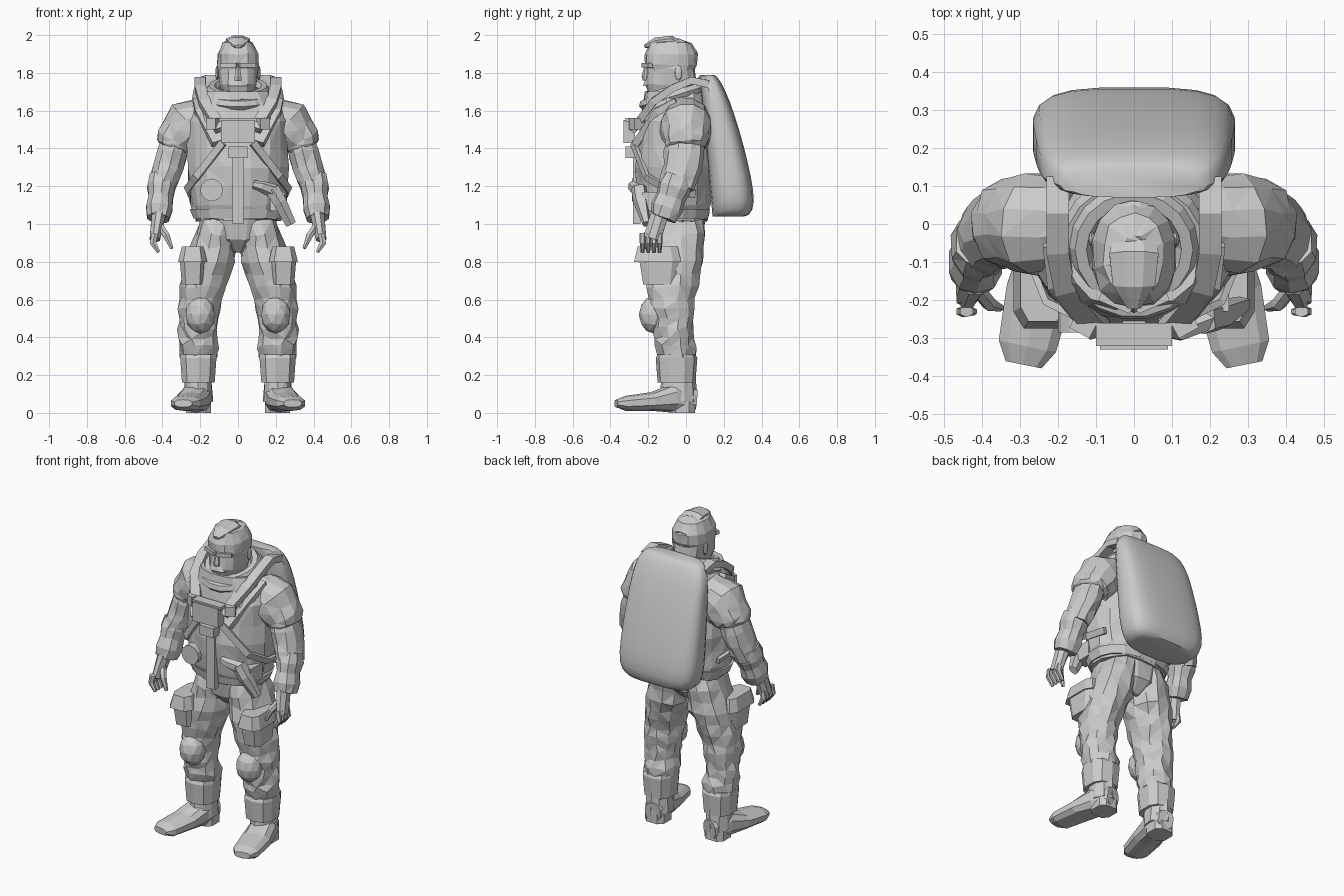
import bpy, bmesh, math, random
from mathutils import Matrix, Vector

random.seed(4)
if "Cube" in bpy.data.objects:
    bpy.data.objects.remove(bpy.data.objects["Cube"])

COLOUR = (.6, .6, .6, 1)
grey = bpy.data.materials.new("plain_grey")
grey.use_nodes = True
grey.diffuse_color = COLOUR
grey.node_tree.nodes["Principled BSDF"].inputs["Base Color"].default_value = COLOUR

ACROSS, DEPTH, UP = Vector((1, 0, 0)), Vector((0, 1, 0)), Vector((0, 0, 1))
OUTWARD = UP - DEPTH


def finish(ob, name, mirror):
    ob.name = ob.data.name = name
    ob.data.materials.append(grey)
    if mirror:
        ob.modifiers.new("Mirror", "MIRROR").use_mirror_merge = False
    return ob


def primitive(name, kind, location, scale=(1, 1, 1), turn=(0, 0, 0), mirror=False, **options):
    """Standard mesh primitive with its transform applied, so that it mirrors across the middle."""
    getattr(bpy.ops.mesh, f"primitive_{kind}_add")(location=location, rotation=turn, **options)
    ob = bpy.context.object
    ob.scale = scale
    ob.data.transform(ob.matrix_basis)
    ob.matrix_basis = Matrix()
    return finish(ob, name, mirror)


def box(name, location, half_size, **options):
    return primitive(name, "cube", location, half_size, size=2, **options)


def ball(name, location, radii, **options):
    return primitive(name, "ico_sphere", location, radii, subdivisions=2, **options)


def refine(keys, steps, folds):
    """Add rings between the keys, and swell every second one into a fold of cloth."""
    rings = []
    for a, b in zip(keys, keys[1:]):
        for s in range(steps):
            rings.append([p + (q - p) * s / steps for p, q in zip(a, b)])
    rings.append(list(keys[-1]))
    for ring in rings[1:-1:2]:
        ring[3] *= 1 + folds
        ring[4] *= 1 + folds
    return rings


def loft(name, keys, sides=10, square=2, along=None, rough=0, mirror=False, steps=1, folds=0):
    """Skin rings of (x, y, z, half width, half depth), level or square to their path."""
    rings = refine(keys, steps, folds)
    centres = [Vector(ring[:3]) for ring in rings]
    bm = bmesh.new()
    loops = []
    for i, (centre, ring) in enumerate(zip(centres, rings)):
        u, v = ACROSS, DEPTH
        if along:
            tangent = centres[min(i + 1, len(rings) - 1)] - centres[max(i - 1, 0)]
            u = tangent.cross(along).normalized()
            v = u.cross(tangent).normalized()
        loop = []
        for k in range(sides):
            angle = math.tau * (k + .5) / sides
            c, s = (math.copysign(abs(w) ** (2 / square), w) for w in (math.cos(angle), math.sin(angle)))
            crease = Vector([random.uniform(-rough, rough) for axis in "xyz"])
            loop.append(bm.verts.new(centre + u * c * ring[3] + v * s * ring[4] + crease))
        loops.append(loop)
    for low, high in zip(loops, loops[1:]):
        for k in range(sides):
            bm.faces.new((low[k - 1], low[k], high[k], high[k - 1]))
    bm.faces.new(loops[0])
    bm.faces.new(loops[-1])
    if rough:
        bmesh.ops.triangulate(bm, faces=bm.faces)
    bmesh.ops.recalc_face_normals(bm, faces=bm.faces)
    mesh = bpy.data.meshes.new(name)
    bm.to_mesh(mesh)
    bm.free()
    ob = bpy.data.objects.new(name, mesh)
    bpy.context.collection.objects.link(ob)
    return finish(ob, name, mirror)


def upright(name, x, y, rows, **options):
    """Loft with a vertical axis; rows are height, half width, half depth."""
    return loft(name, [(x, y, *row) for row in rows], **options)


def strap(name, points, width, thickness, along=OUTWARD):
    return loft(name, [(*p, width, thickness) for p in points], sides=4, square=30, along=along, mirror=True)


# Trousers
upright("pelvis", 0, -.05, [(.85, .05, .07), (.92, .16, .14), (1.08, .22, .16)], sides=12, rough=.005)
loft("trouser_leg", [(.1, -.05, 1.02, .1, .14), (.15, -.06, .8, .13, .15), (.2, -.08, .6, .11, .12),
                     (.21, -.07, .45, .1, .1), (.21, -.05, .3, .1, .1)],
     sides=12, rough=.01, mirror=True, steps=3, folds=.07)
ball("knee_pad", (.2, -.17, .52), (.08, .08, .1), mirror=True)
upright("thigh_pocket", .24, -.14, [(.68, .06, .09), (.8, .07, .11)], sides=8, square=4, mirror=True)
upright("pocket_flap", .24, -.15, [(.8, .08, .13), (.88, .06, .11)], sides=8, square=4, mirror=True)

# Boots
upright("boot_cuff", .21, -.05, [(.16, .09, .1), (.29, .1, .11), (.31, .1, .1)], square=2.5, mirror=True)
upright("boot_ankle", .21, -.04, [(.06, .08, .1), (.2, .07, .09)], rough=.004, mirror=True)
loft("boot_foot", [(.2, .05, .07, .05, .06), (.22, -.06, .08, .08, .08), (.25, -.18, .06, .09, .05),
                   (.28, -.32, .05, .08, .04), (.29, -.37, .05, .05, .02)],
     square=2.5, along=UP, mirror=True)
upright("boot_heel", .21, -.02, [(0, .07, .07), (.06, .07, .07)], sides=8, square=3, mirror=True)

# Jacket and neck rings
upright("jacket", 0, -.06, [(1.02, .23, .17), (1.1, .25, .19), (1.3, .27, .21), (1.54, .27, .18), (1.7, .18, .16)],
        sides=16, square=2.3, rough=.008, steps=2)
upright("jacket_hem", 0, -.06, [(1.03, .24, .18), (1.08, .26, .19)], sides=16, square=2.3)
box("jacket_zip", (0, -.26, 1.2), (.03, .02, .2))
for part, radius, height in ("outer", .17, 1.68), ("inner", .14, 1.71):
    primitive(f"neck_ring_{part}", "torus", (0, -.06, height), turn=(.3, 0, 0), major_segments=18,
              minor_segments=6, major_radius=radius, minor_radius=.03)

# Sleeves
loft("shoulder", [(.15, 0, 1.57, .11, .12), (.26, 0, 1.52, .14, .14), (.33, 0, 1.43, .11, .12), (.34, 0, 1.4, .08, .1)],
     sides=12, along=DEPTH, rough=.007, mirror=True, steps=2)
loft("upper_arm", [(.33, 0, 1.44, .08, .1), (.37, -.02, 1.3, .08, .1), (.4, -.05, 1.2, .07, .09)],
     along=DEPTH, rough=.006, mirror=True, steps=2, folds=.07)
loft("forearm", [(.4, -.04, 1.25, .07, .08), (.42, -.12, 1.03, .06, .07)],
     square=2.4, along=DEPTH, rough=.004, mirror=True, steps=4, folds=.15)

# Gloved hands
loft("palm", [(.42, -.14, 1.05, .04, .05), (.44, -.18, .92, .03, .05)], sides=8, along=DEPTH, mirror=True)
for finger, name in enumerate(("index", "middle", "ring", "little")):
    y = -.23 + finger * .03
    loft(f"{name}_finger", [(.44, y, .95, .02, .015), (.45, y, .9, .02, .015), (.42, y, .85, .01, .01)],
         sides=6, along=DEPTH, mirror=True)
loft("thumb", [(.42, -.16, 1, .02, .02), (.38, -.21, .94, .02, .02), (.35, -.22, .87, .01, .01)],
     sides=6, along=DEPTH, mirror=True)

# Head
upright("neck", 0, -.06, [(1.6, .09, .09), (1.76, .09, .09)])
upright("head", 0, -.08, [(1.66, .07, .11), (1.74, .1, .14), (1.82, .11, .13), (1.84, .11, .14),
                          (1.9, .11, .14), (1.96, .08, .11), (1.98, .03, .05)], sides=14, square=2.3, rough=.004)
loft("hair_crest", [(0, .05, 1.9, .04, .02), (0, -.08, 1.97, .07, .03), (0, -.16, 1.96, .06, .03),
                    (0, -.22, 1.94, .02, .01)], sides=8, along=UP)
box("brow", (.045, -.2, 1.84), (.045, .02, .012), turn=(0, 0, .4), mirror=True)
upright("nose", 0, -.21, [(1.76, .02, .02), (1.78, .02, .025), (1.84, .01, .01)], sides=6)
upright("moustache", 0, -.2, [(1.73, .06, .03), (1.76, .03, .02)], sides=8)
ball("ear", (.11, -.04, 1.8), (.01, .02, .04), mirror=True)

# Backpack, leaning forward and rounded at both ends
pack = []
LAYERS = 14
for layer in range(LAYERS + 1):
    t = (1 - math.cos(math.pi * layer / LAYERS)) / 2
    rounding = .7 + .3 * math.sqrt(1 - (2 * t - 1) ** 6)
    front = .14 - .07 * t
    depth = (.24 - .03 * t - .1 * t * t) * rounding / 2
    pack.append((0, front + depth, 1.04 + .75 * t, (.27 - .03 * t * t) * rounding, depth))
backpack = loft("backpack", pack, sides=20, square=3.4)
bpy.ops.object.select_all(action="DESELECT")
backpack.select_set(True)
bpy.context.view_layer.objects.active = backpack
bpy.ops.object.shade_smooth_by_angle(angle=math.radians(35))

# Harness
strap("shoulder_strap", [(.2, .12, 1.74), (.2, .03, 1.76), (.2, -.07, 1.72), (.18, -.17, 1.65), (.09, -.28, 1.5)],
      .03, .02)
strap("side_strap", [(.08, -.28, 1.43), (.22, -.21, 1.25), (.27, -.09, 1.18), (.26, .05, 1.16)],
      .02, .01, along=ACROSS - DEPTH * 2)
strap("collar_flap", [(.2, -.05, 1.65), (.19, -.15, 1.6), (.1, -.26, 1.43)], .04, .02)
box("chest_box", (0, -.3, 1.49), (.09, .03, .06))
box("chest_box_lid", (0, -.29, 1.55), (.1, .03, .01))
box("harness_buckle", (0, -.29, 1.38), (.05, .03, .03))
box("strap_clip", (.13, -.26, 1.53), (.03, .03, .03), turn=(0, 0, .5), mirror=True)

# Waist equipment
primitive("valve", "cylinder", (-.14, -.25, 1.18), turn=(math.pi / 2, 0, 0), vertices=12, radius=.06, depth=.07)
loft("tool_grip", [(.08, -.28, 1.21, .02, .02), (.12, -.28, 1.2, .03, .03), (.2, -.25, 1.17, .03, .04)],
     sides=6, along=UP)
loft("holster", [(.18, -.25, 1.19, .04, .04), (.22, -.24, 1.12, .04, .04), (.28, -.21, 1, .03, .02)],
     sides=6, square=3, along=DEPTH)
box("side_pouch", (.21, -.17, 1.12), (.04, .06, .05))
